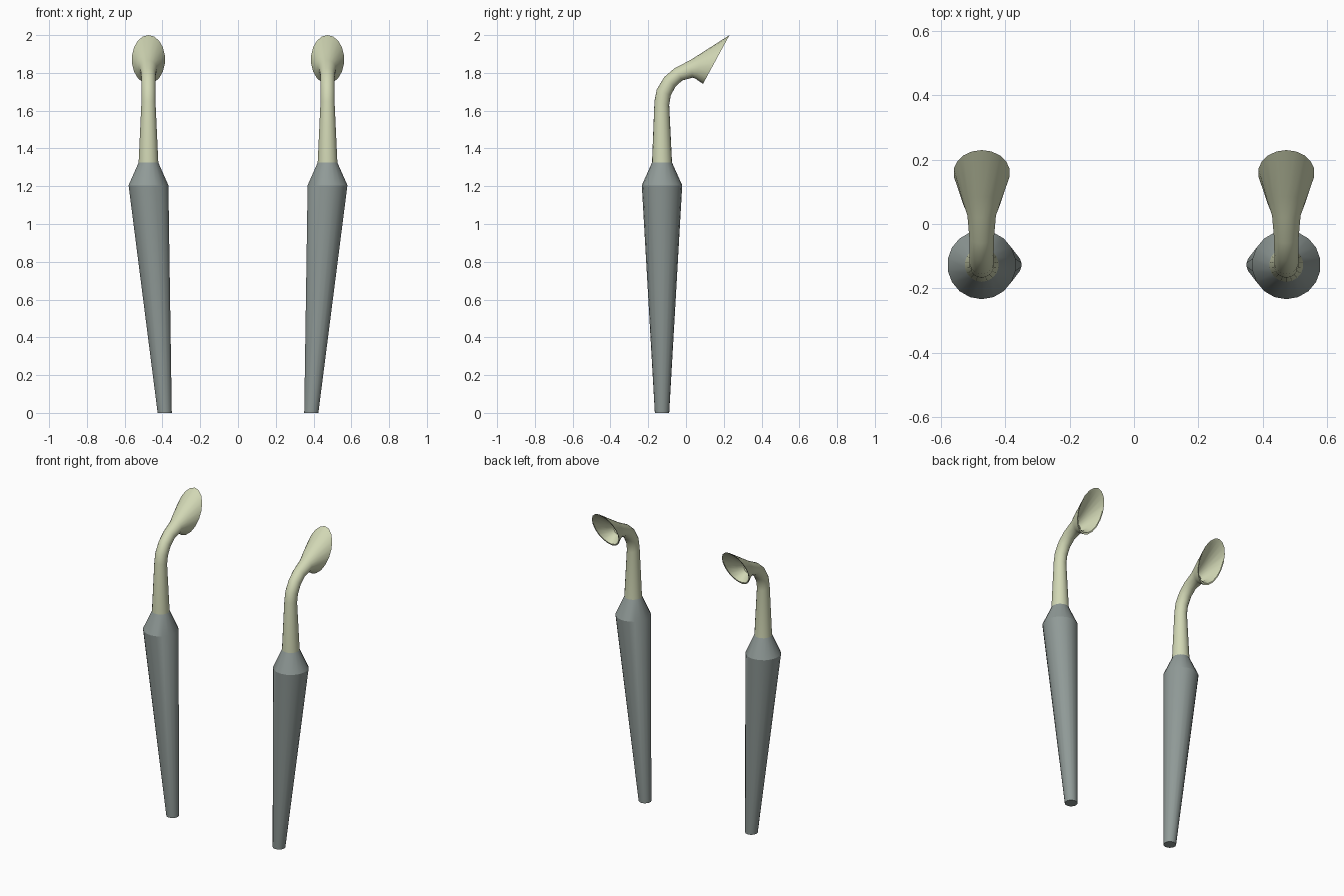
import bpy, bmesh, math
from mathutils import Vector

if "Cube" in bpy.data.objects:
    bpy.data.objects.remove(bpy.data.objects["Cube"])

SIDES = 18
Y0 = -0.127


def material(name, rgb):
    m = bpy.data.materials.new(name)
    m.diffuse_color = (*rgb, 1)
    m.use_nodes = True
    m.node_tree.nodes["Principled BSDF"].inputs["Base Color"].default_value = m.diffuse_color
    return m


grey = material("slate grey", (0.28, 0.325, 0.312))
cream = material("pale cream", (0.64, 0.68, 0.46))


def loft(name, rings, mat, cap_start, cap_end):
    """Each ring: x centre, (y, z) of back side, (y, z) of front side, half width in x."""
    bm = bmesh.new()
    loops = []
    for xc, back, front, half in rings:
        b, f = Vector((xc, *back)), Vector((xc, *front))
        c, d = (b + f) / 2, (f - b) / 2
        loops.append([bm.verts.new(c + d * math.cos(a) + Vector((half * math.sin(a), 0, 0)))
                      for a in (2 * math.pi * i / SIDES for i in range(SIDES))])
    for lo, hi in zip(loops, loops[1:]):
        for i in range(SIDES):
            j = (i + 1) % SIDES
            bm.faces.new((lo[i], lo[j], hi[j], hi[i]))
    if cap_start:
        bm.faces.new(loops[0][::-1])
    if cap_end:
        bm.faces.new(loops[-1])
    # front-to-x winding runs counter-clockwise seen from above, so sides face outward
    bm.normal_update()
    mesh = bpy.data.meshes.new(name)
    bm.to_mesh(mesh)
    bm.free()
    mesh.materials.append(mat)
    ob = bpy.data.objects.new(name, mesh)
    bpy.context.collection.objects.link(ob)
    bpy.ops.object.select_all(action='DESELECT')
    ob.select_set(True)
    bpy.context.view_layer.objects.active = ob
    bpy.ops.object.shade_smooth_by_angle(angle=math.radians(40 if mat == cream else 25))
    return ob


def flat(x, z, r):
    return (x, (Y0 + r, z), (Y0 - r, z), r)


# lower side, upper side and half width along the pipe, flaring to the mouth,
# then back inside the horn to its throat
PIPE = [
    ((-0.074, 1.325), (-0.180, 1.325), 0.053),
    ((-0.089, 1.630), (-0.167, 1.650), 0.038),
    ((-0.081, 1.680), (-0.155, 1.712), 0.038),
    ((-0.056, 1.727), (-0.115, 1.778), 0.038),
    ((-0.020, 1.760), (-0.060, 1.825), 0.039),
    ((0.036, 1.775), (0.020, 1.866), 0.045),
    ((0.052, 1.768), (0.085, 1.907), 0.060),
    ((0.090, 1.742), (0.230, 2.000), 0.088),
    ((0.094, 1.752), (0.222, 1.988), 0.082),
    ((0.062, 1.784), (0.095, 1.896), 0.052),
    ((0.032, 1.792), (0.020, 1.852), 0.032),
]

for side, s in (("left", -1), ("right", 1)):
    # tapered body leaning outward
    loft(side + "_tapered_body",
         [flat(s * 0.388, 0, 0.038), flat(s * 0.474, 1.205, 0.107), flat(s * 0.474, 1.325, 0.053)],
         grey, True, True)
    # bent pipe with a hollow horn mouth
    loft(side + "_horn_pipe", [(s * 0.474, a, b, w) for a, b, w in PIPE], cream, False, True)
